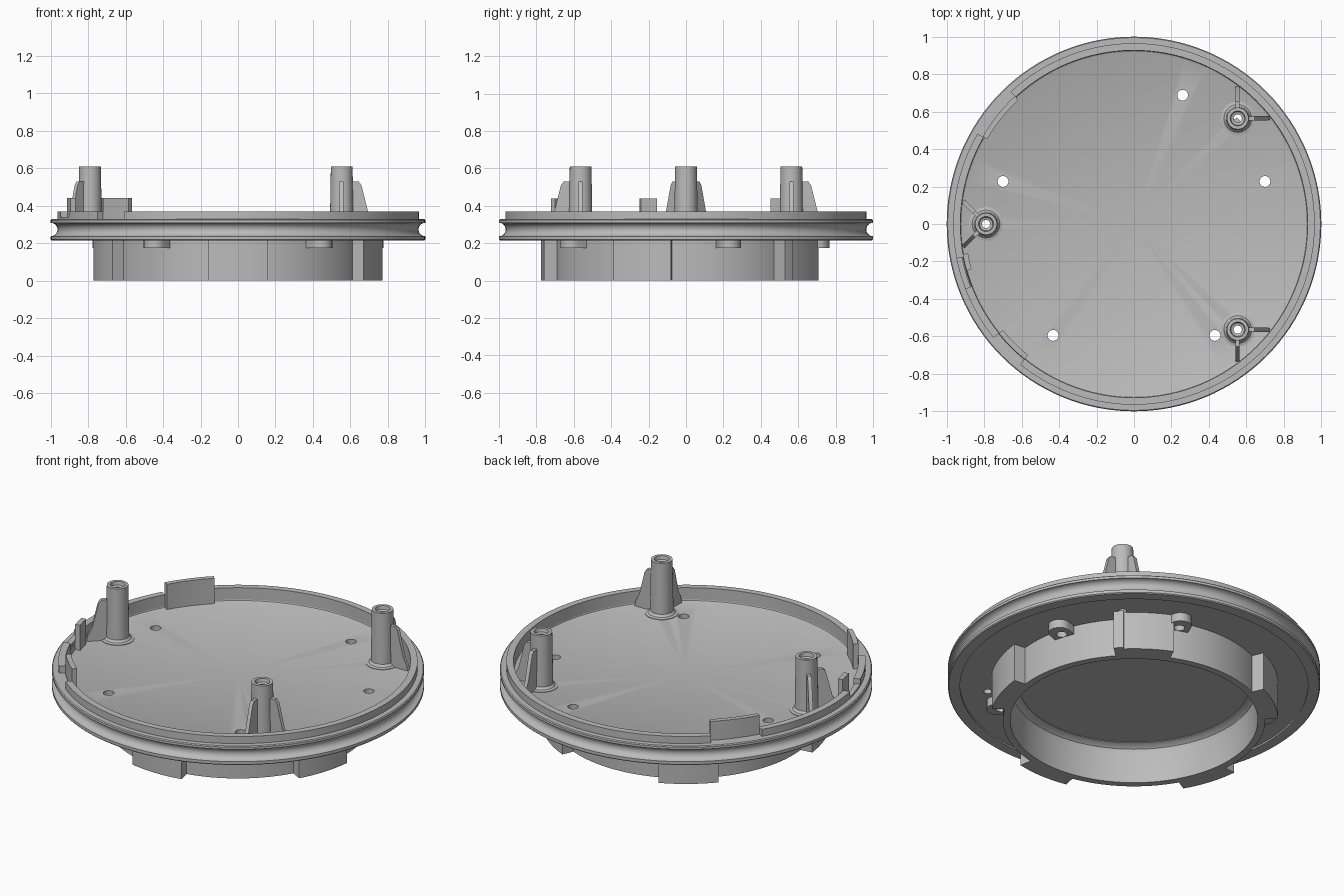
import bpy, bmesh, math
from mathutils import Matrix

cube = bpy.data.objects.get("Cube")
if cube:
    bpy.data.objects.remove(cube, do_unlink=True)

grey = bpy.data.materials.new("plain grey")
grey.use_nodes = True
colour = (0.5, 0.5, 0.5, 1)
grey.diffuse_color = colour
grey.node_tree.nodes["Principled BSDF"].inputs["Base Color"].default_value = colour

FLOOR, UNDER = 0.29, 0.225


def finish(bm, name, matrix=Matrix()):
    bmesh.ops.remove_doubles(bm, verts=bm.verts, dist=1e-5)
    bmesh.ops.recalc_face_normals(bm, faces=bm.faces)
    bm.transform(matrix)
    mesh = bpy.data.meshes.new(name)
    bm.to_mesh(mesh)
    bm.free()
    mesh.materials.append(grey)
    ob = bpy.data.objects.new(name, mesh)
    bpy.context.collection.objects.link(ob)
    return ob


def lathe(name, profile, steps=128, closed=True, matrix=Matrix()):
    """Turn an (r, z) profile around the z axis."""
    bm = bmesh.new()
    vs = [bm.verts.new((r, 0, z)) for r, z in profile]
    es = [bm.edges.new(p) for p in zip(vs, vs[1:])]
    if closed:
        es.append(bm.edges.new((vs[-1], vs[0])))
    bmesh.ops.spin(bm, geom=vs + es, axis=(0, 0, 1), cent=(0, 0, 0),
                   angle=math.tau, steps=steps, use_merge=True)
    return finish(bm, name, matrix)


def prism(name, outline, z0, z1, matrix=Matrix()):
    """Extrude a flat outline from z0 to z1."""
    bm = bmesh.new()
    low = [bm.verts.new((x, y, z0)) for x, y in outline]
    high = [bm.verts.new((x, y, z1)) for x, y in outline]
    bm.faces.new(low)
    bm.faces.new(high)
    n = len(outline)
    for i in range(n):
        j = (i + 1) % n
        bm.faces.new((low[i], low[j], high[j], high[i]))
    return finish(bm, name, matrix)


def arc(r, a0, a1, n):
    angles = [math.radians(a0 + (a1 - a0) * i / n) for i in range(n + 1)]
    return [(r * math.cos(a), r * math.sin(a)) for a in angles]


def arc_block(name, r0, r1, z0, z1, a0, a1):
    n = max(3, int((a1 - a0) / 2.8))
    return prism(name, arc(r0, a0, a1, n) + arc(r1, a1, a0, n), z0, z1)


def turn(angle):
    return Matrix.Rotation(math.radians(angle), 4, 'Z')


def polar(angle, r):
    return turn(angle) @ Matrix.Translation((r, 0, 0))


def drill(ob, cutters):
    bpy.context.view_layer.objects.active = ob
    for c in cutters:
        mod = ob.modifiers.new("hole", 'BOOLEAN')
        mod.operation, mod.solver, mod.object = 'DIFFERENCE', 'EXACT', c
        bpy.ops.object.modifier_apply(modifier=mod.name)


parts = []
post_angles = (45.5, 180, -45.5)
hole_angles = (18, 69.3, 162, 234, 306)

# Round plate with a rope-like groove around its edge
groove = [(1 - 0.036 * math.sin(t), 0.273 - 0.036 * math.cos(t))
          for t in (math.pi * i / 12 for i in range(13))]
plate = lathe("plate", [(0, UNDER), (0.935, UNDER), (0.935, 0.215), (0.995, 0.215), (1, 0.22)]
              + groove + [(1, 0.323), (0.995, 0.328), (0.93, 0.328), (0.93, 0.305),
                          (0.925, 0.295), (0.915, FLOOR), (0, FLOOR)], closed=False)
parts.append(plate)

# Screw lugs under the plate
lugs = []
for a in hole_angles:
    outline = [(-0.05, -0.06), (0.02, -0.06)]
    outline += [(x + 0.02, y) for x, y in arc(0.06, -70, 70, 8)]
    outline += [(0.02, 0.06), (-0.05, 0.06)]
    lugs.append(prism("screw_lug", outline, 0.175, 0.235, polar(a, 0.735)))
parts += lugs

# Drill the plate and the lugs
cutters = []
for a, r, size in [(a, 0.79, 0.022) for a in post_angles] + [(a, 0.735, 0.029) for a in hole_angles]:
    c = prism("hole_cutter", arc(size, 0, 345, 23), 0.1, 0.5, polar(a, r))
    c.hide_render = True
    cutters.append(c)
drill(plate, cutters)
for lug, c in zip(lugs, cutters[len(post_angles):]):
    drill(lug, [c])
for c in cutters:
    bpy.data.objects.remove(c, do_unlink=True)

# Upright lip, broken where the clips stand
for a0, a1 in ((-129, 133), (150, 191), (201, 219)):
    parts.append(arc_block("lip", 0.927, 0.965, 0.3, 0.37, a0, a1))
parts.append(arc_block("lip_low_part", 0.935, 0.965, 0.3, 0.34, 191, 201))

# Clips rising above the lip
for name, a0, a1, r in (("long_clip", 133, 150, 0.905), ("front_clip", 219, 231, 0.9),
                        ("small_clip", 190, 195.5, 0.9)):
    parts.append(arc_block(name, r, r + 0.028, 0.285, 0.44, a0, a1))

# Hollow screw posts, each with two fins reaching to the lip
for a in post_angles:
    place = polar(a, 0.79)
    parts.append(lathe("post", [(0.022, FLOOR - 0.03), (0.09, FLOOR - 0.03), (0.09, FLOOR + 0.003),
                                (0.074, FLOOR + 0.007), (0.063, FLOOR + 0.02), (0.058, 0.61),
                                (0.04, 0.61), (0.036, 0.59), (0.022, 0.585)], 40, matrix=place))
    for side in (-45, 45):
        upright = Matrix.Rotation(math.pi / 2, 4, 'X')
        fin = [(0.045, FLOOR - 0.02), (0.175, FLOOR - 0.02), (0.165, 0.32), (0.14, 0.37),
               (0.105, 0.51), (0.09, 0.53), (0.045, 0.53)]
        parts.append(prism("post_fin", fin, -0.011, 0.011, place @ turn(side) @ upright))

# Hollow collar below the plate, rounded where it meets the underside
parts.append(lathe("collar", [(0.665, 0), (0.705, 0), (0.705, 0.23), (0.62, 0.23), (0.62, 0.222),
                              (0.642, 0.216), (0.658, 0.203), (0.665, 0.18)]))

# Five bayonet blocks around the collar, one with a stop rib
for k in range(5):
    mid = -90 + 72 * k
    parts.append(arc_block("bayonet_block", 0.69, 0.775, 0, 0.23, mid - 12, mid + 12))
parts.append(arc_block("stop_rib", 0.76, 0.79, 0, 0.23, 42, 46))

# Smooth the round surfaces and keep the edges sharp
bpy.ops.object.select_all(action='DESELECT')
for ob in parts:
    ob.select_set(True)
bpy.context.view_layer.objects.active = plate
bpy.ops.object.shade_smooth_by_angle(angle=math.radians(30))
